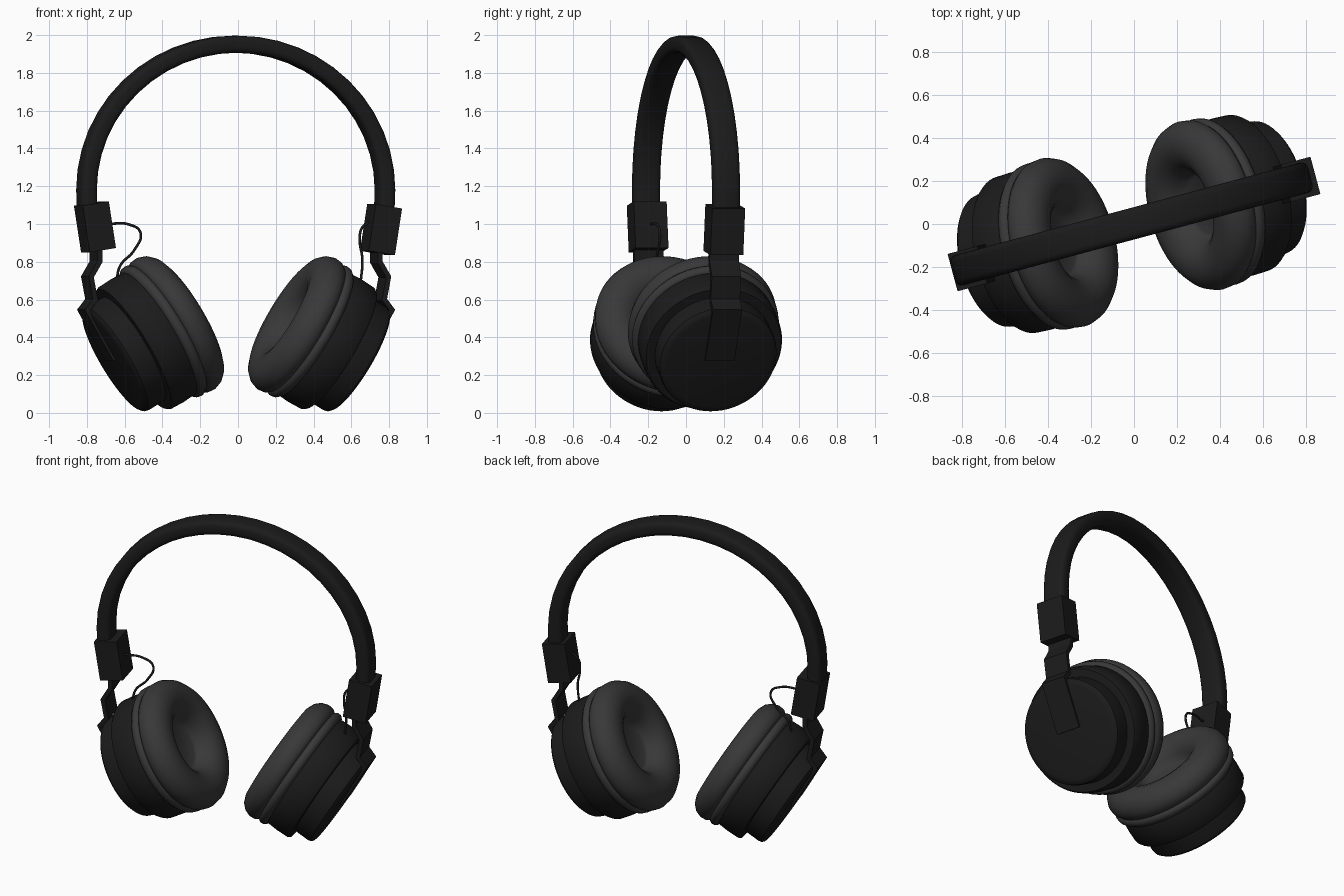
import bpy, bmesh, math
from mathutils import Matrix, Vector

if "Cube" in bpy.data.objects:
    bpy.data.objects.remove(bpy.data.objects["Cube"])

YAW = math.radians(15)      # whole headset is turned about z
TILT = math.radians(30)     # ear cups lean in the headband plane
CUP = Vector((0.427, 0, 0.417))


def material(name, v):
    m = bpy.data.materials.new(name)
    m.diffuse_color = (v, v, v * 1.04, 1)
    m.use_nodes = True
    m.node_tree.nodes["Principled BSDF"].inputs["Base Color"].default_value = m.diffuse_color
    return m


BLACK = material("black_plastic", 0.011)
PAD = material("pad_grey", 0.04)


def frame(side, dx=0.0):
    # side +1 is the right half, -1 the same half turned 180 degrees
    return Matrix.Translation((dx, 0, 0)) @ Matrix.Rotation(YAW + (0 if side > 0 else math.pi), 4, 'Z')


def finish(name, bm, matrix, mat, angle=35):
    bmesh.ops.recalc_face_normals(bm, faces=bm.faces)
    bm.transform(matrix)
    me = bpy.data.meshes.new(name)
    bm.to_mesh(me)
    bm.free()
    ob = bpy.data.objects.new(name, me)
    bpy.context.collection.objects.link(ob)
    me.materials.append(mat)
    bpy.ops.object.select_all(action='DESELECT')
    ob.select_set(True)
    bpy.context.view_layer.objects.active = ob
    bpy.ops.object.shade_smooth_by_angle(angle=math.radians(angle))
    return ob


def skin(rings):
    # closed tube through a list of rings, capped at both ends
    bm = bmesh.new()
    vs = [[bm.verts.new(p) for p in r] for r in rings]
    n = len(vs[0])
    for a, b in zip(vs, vs[1:]):
        for i in range(n):
            bm.faces.new((a[i], a[(i + 1) % n], b[(i + 1) % n], b[i]))
    bm.faces.new(vs[0])
    bm.faces.new(vs[-1])
    return bm


def sweep(path, section):
    # sweep a (thickness, width) section along a path of (u, z) points
    pts = [Vector(p) for p in path]
    rings = []
    for i, p in enumerate(pts):
        d0 = (p - pts[i - 1]).normalized() if i else None
        d1 = (pts[i + 1] - p).normalized() if i < len(pts) - 1 else None
        t = ((d0 or d1) + (d1 or d0)).normalized()
        k = 1 / max(0.6, t.dot(d0 or d1))
        nrm = Vector((-t.y, t.x)) * k
        rings.append([(p.x + nrm.x * a, b, p.y + nrm.y * a) for a, b in section])
    return skin(rings)


def lathe(profile, seg=64):
    # revolve (axial, radius) points about the tilted cup axis
    ax = Vector((math.cos(TILT), 0, -math.sin(TILT)))
    e1 = Vector((math.sin(TILT), 0, math.cos(TILT)))
    e2 = Vector((0, 1, 0))
    angs = [2 * math.pi * i / seg for i in range(seg)]
    return skin([[CUP + ax * s + (e1 * math.cos(a) + e2 * math.sin(a)) * r for a in angs]
                 for s, r in profile])


def wire(name, pts, matrix):
    cu = bpy.data.curves.new(name, 'CURVE')
    cu.dimensions = '3D'
    cu.bevel_depth = 0.007
    cu.bevel_resolution = 2
    sp = cu.splines.new('BEZIER')
    sp.bezier_points.add(len(pts) - 1)
    for bp, (u, z) in zip(sp.bezier_points, pts):
        bp.co = (u, 0, z)
        bp.handle_left_type = bp.handle_right_type = 'AUTO'
    ob = bpy.data.objects.new(name, cu)
    ob.matrix_world = matrix
    cu.materials.append(BLACK)
    bpy.context.collection.objects.link(ob)


# Headband: elliptical arch with rounded rectangular section
band = [(0.812, 1.05), (0.816, 1.12)]
band += [(0.818 * math.cos(a), 1.18 + 0.772 * math.sin(a))
         for a in (math.pi * i / 24 for i in range(25))]
band += [(-0.816, 1.12), (-0.812, 1.05)]
T, W = 0.045, 0.073
section = []
for cx, cy, a0 in ((1, 1, 0), (-1, 1, 90), (-1, -1, 180), (1, -1, 270)):
    for k in range(4):
        a = math.radians(a0 + 30 * k)
        section.append((cx * (T - 0.03) + 0.03 * math.cos(a), cy * (W - 0.03) + 0.03 * math.sin(a)))
finish("headband", sweep(band, section), frame(1, -0.012), BLACK, 40)

pad_profile = [(-0.085, 0.01), (-0.085, 0.14), (-0.095, 0.155), (-0.13, 0.17), (-0.165, 0.195),
               (-0.19, 0.23), (-0.203, 0.275), (-0.199, 0.32), (-0.182, 0.36), (-0.15, 0.39),
               (-0.11, 0.404), (-0.075, 0.4), (-0.052, 0.384)]
ring_profile = [(-0.06, 0.37), (-0.052, 0.388), (-0.035, 0.398), (-0.015, 0.395),
                (0.0, 0.382), (0.004, 0.36)]
shell_profile = [(-0.03, 0.36), (-0.002, 0.374), (0.07, 0.378), (0.145, 0.375),
                 (0.158, 0.366), (0.16, 0.3)]
cap_profile = [(0.15, 0.318), (0.25, 0.32), (0.27, 0.316), (0.283, 0.302), (0.288, 0.28), (0.29, 0.01)]

for side, label in ((1, "right"), (-1, "left")):
    m = frame(side, -0.01)
    # Ear cup
    finish("ear_pad_" + label, lathe(pad_profile), m, PAD, 60)
    finish("pad_ring_" + label, lathe(ring_profile), m, PAD, 60)
    finish("cup_shell_" + label, lathe(shell_profile), m, BLACK)
    finish("cup_cap_" + label, lathe(cap_profile), m, BLACK)
    # Bent metal strap from slider down the cap face
    strap = [(0.768, 0.92), (0.768, 0.80), (0.815, 0.72), (0.792, 0.60), (0.835, 0.545), (0.682, 0.28)]
    t, w = 0.013, 0.08
    finish("strap_" + label, sweep(strap, [(t, w), (-t, w), (-t, -w), (t, -w)]), m, BLACK, 20)
    # Slider block
    bm = bmesh.new()
    bmesh.ops.create_cube(bm, size=1)
    place = (Matrix.Translation((0.784, 0, 0.97 if side > 0 else 0.985))
             @ Matrix.Rotation(math.radians(9), 4, 'Y')
             @ Matrix.Diagonal((0.145, 0.18, 0.25, 1)))
    finish("slider_" + label, bm, frame(side) @ place, BLACK, 20)

# Cables between slider and cup
wire("cable_right", [(0.72, 1.01), (0.68, 0.98), (0.667, 0.92), (0.682, 0.81), (0.672, 0.69)], frame(1))
wire("cable_left", [(0.72, 1.0), (0.6, 0.998), (0.535, 0.955), (0.57, 0.86), (0.645, 0.78), (0.668, 0.69)],
     frame(-1))
